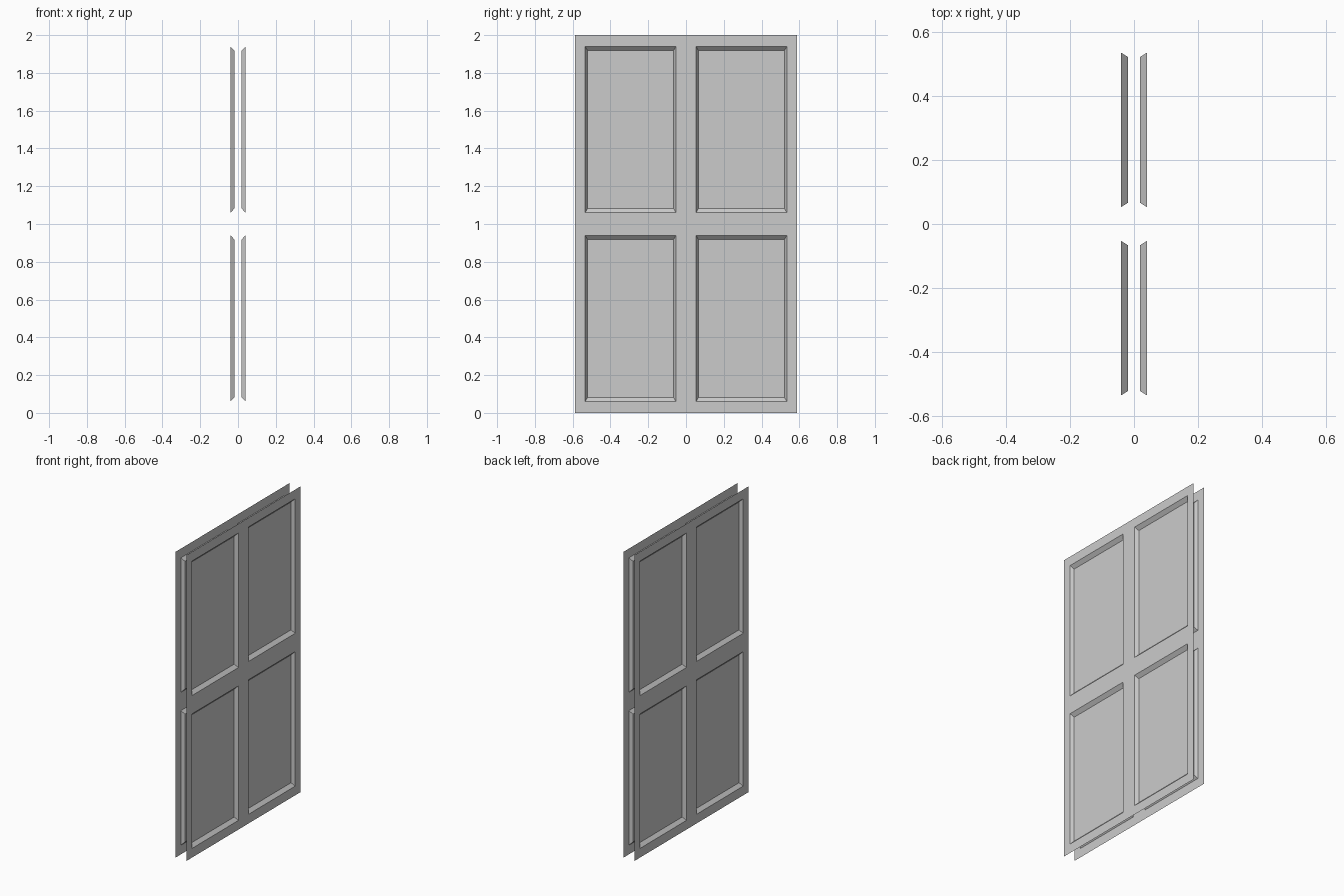
import bpy, bmesh

if "Cube" in bpy.data.objects:
    bpy.data.objects.remove(bpy.data.objects["Cube"])

FACE_X, PANEL_X = 0.04, 0.019          # outer skin and recessed panel depth
YS = [-0.588, -0.534, -0.053, 0.053, 0.534, 0.588]
ZS = [0.0, 0.06, 0.94, 1.06, 1.94, 2.0]
BEVEL_Y, BEVEL_Z = 0.013, 0.022        # width of the sloped panel edges


def rect(bm, x, y0, y1, z0, z1):
    return [bm.verts.new((x, y, z)) for y, z in ((y0, z0), (y1, z0), (y1, z1), (y0, z1))]


# One door skin: flat frame with four sloped recesses, open at its rim
bm = bmesh.new()
for i in range(5):
    for j in range(5):
        y0, y1, z0, z1 = YS[i], YS[i + 1], ZS[j], ZS[j + 1]
        outer = rect(bm, FACE_X, y0, y1, z0, z1)
        if i % 2 and j % 2:
            inner = rect(bm, PANEL_X, y0 + BEVEL_Y, y1 - BEVEL_Y, z0 + BEVEL_Z, z1 - BEVEL_Z)
            bm.faces.new(inner)
            for k in range(4):
                n = (k + 1) % 4
                bm.faces.new((outer[k], outer[n], inner[n], inner[k]))
        else:
            bm.faces.new(outer)
bmesh.ops.remove_doubles(bm, verts=bm.verts, dist=1e-4)

mesh = bpy.data.meshes.new("door_skins")
bm.to_mesh(mesh)
bm.free()
door = bpy.data.objects.new("door_skins", mesh)
bpy.context.collection.objects.link(door)

# Opposite skin
mirror = door.modifiers.new("opposite_skin", 'MIRROR')
mirror.use_axis = (True, False, False)
mirror.use_mirror_merge = False
